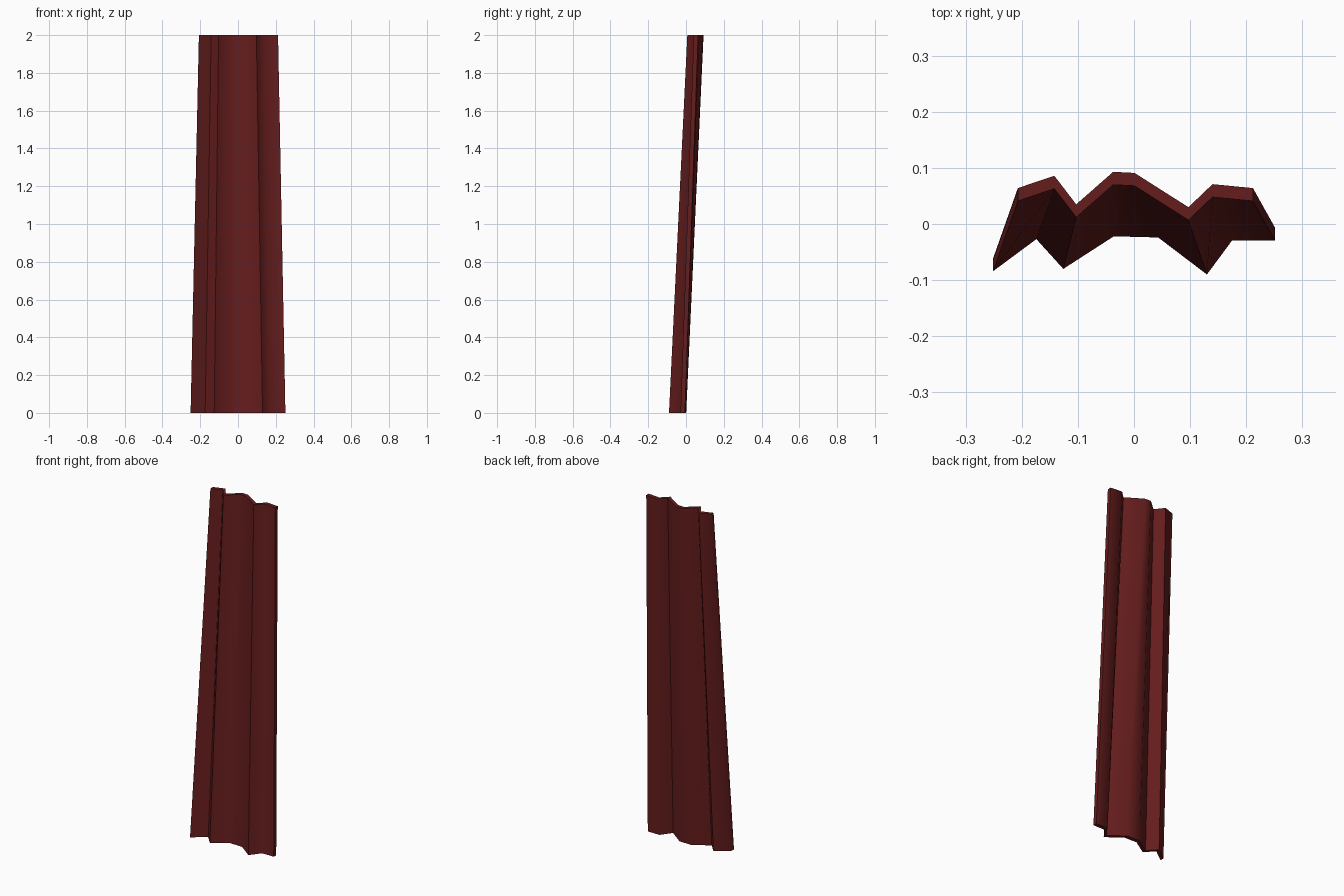
import bpy, bmesh, math

if "Cube" in bpy.data.objects:
    bpy.data.objects.remove(bpy.data.objects["Cube"])

THICKNESS = 0.023
HEIGHT = 2.0

# Front outline of the folds (x, y) at the hem and at the top
hem = [(-0.251, -0.084), (-0.174, -0.027), (-0.126, -0.080), (-0.036, -0.022),
       (0.043, -0.024), (0.130, -0.090), (0.175, -0.029), (0.251, -0.029)]
top = [(-0.207, 0.041), (-0.142, 0.063), (-0.103, 0.012), (-0.037, 0.070),
       (0.001, 0.068), (0.097, 0.007), (0.140, 0.048), (0.212, 0.041)]

bm = bmesh.new()


def row(points, z, dy):
    return [bm.verts.new((x, y + dy, z)) for x, y in points]


# Closed loops: along the front, then back along the rear
low = row(hem, 0, 0) + row(hem, 0, THICKNESS)[::-1]
high = row(top, HEIGHT, 0) + row(top, HEIGHT, THICKNESS)[::-1]
n = len(low)

# Front, back and side walls
for i in range(n):
    j = (i + 1) % n
    bm.faces.new((low[i], low[j], high[j], high[i]))

# Hem and top rims
for loop in (low, high):
    for i in range(n // 2 - 1):
        bm.faces.new((loop[i], loop[i + 1], loop[n - 2 - i], loop[n - 1 - i]))
bmesh.ops.recalc_face_normals(bm, faces=bm.faces)

mesh = bpy.data.meshes.new("curtain")
bm.to_mesh(mesh)
bm.free()
curtain = bpy.data.objects.new("curtain", mesh)
bpy.context.collection.objects.link(curtain)

# Dark red cloth
cloth = bpy.data.materials.new("dark_red_cloth")
cloth.diffuse_color = (0.13, 0.012, 0.012, 1)
cloth.use_nodes = True
cloth.node_tree.nodes["Principled BSDF"].inputs["Base Color"].default_value = cloth.diffuse_color
mesh.materials.append(cloth)

# Soft folds, crisp rims
bpy.context.view_layer.objects.active = curtain
curtain.select_set(True)
bpy.ops.object.shade_smooth_by_angle(angle=math.radians(65))
